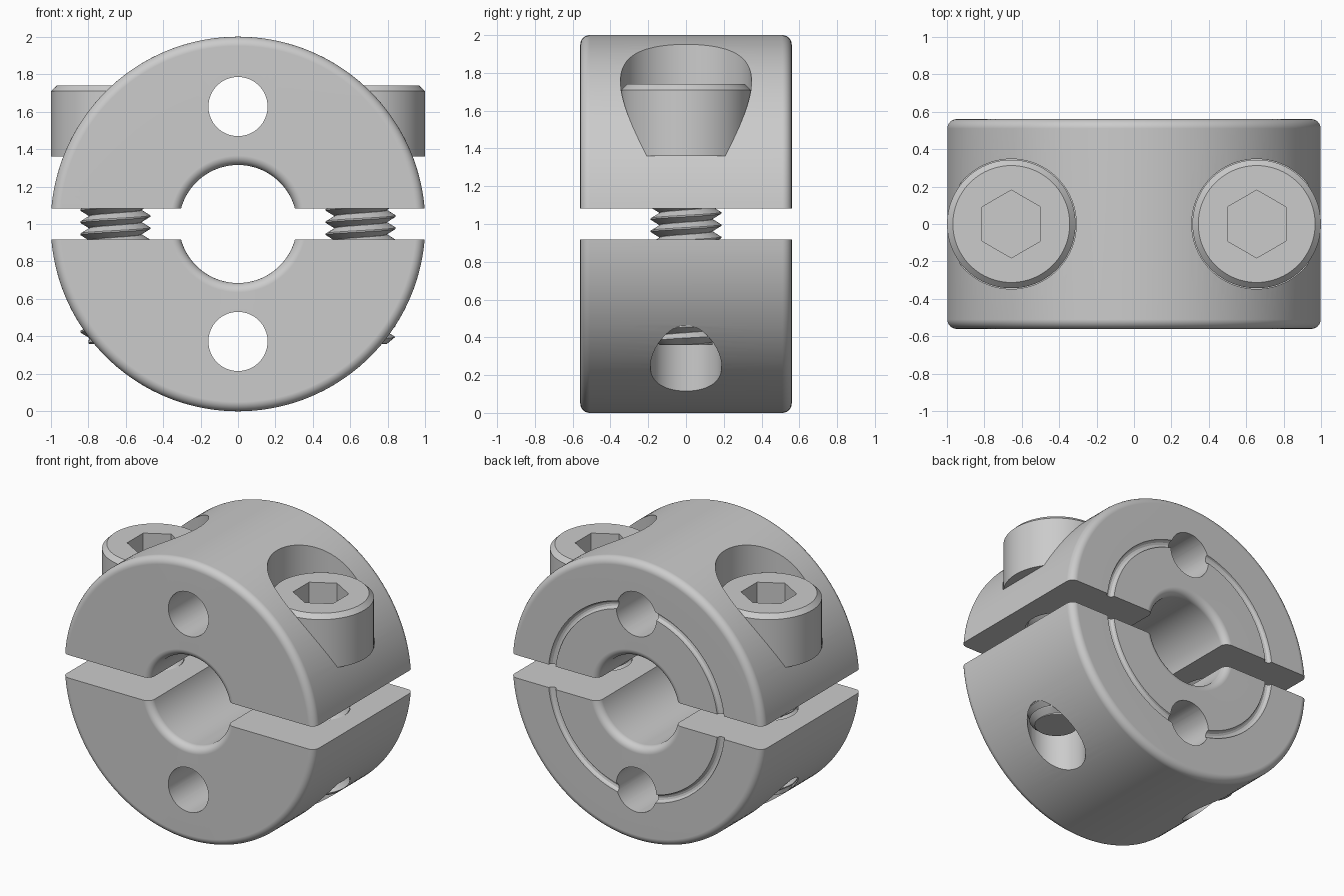
import bpy, bmesh
from math import sin, cos, pi, radians
from mathutils import Matrix

if "Cube" in bpy.data.objects:
    bpy.data.objects.remove(bpy.data.objects["Cube"])

R, BORE, HALF_W, GAP = 1.0, 0.315, 0.56, 0.082
SCREW_X = 0.655


def make_object(name, bm):
    bmesh.ops.recalc_face_normals(bm, faces=bm.faces)
    mesh = bpy.data.meshes.new(name)
    bm.to_mesh(mesh)
    bm.free()
    obj = bpy.data.objects.new(name, mesh)
    bpy.context.collection.objects.link(obj)
    return obj


def arc(cx, cy, r, a0, a1, n=6):
    angles = [radians(a0 + (a1 - a0) * i / n) for i in range(n + 1)]
    return [(cx + r * cos(a), cy + r * sin(a)) for a in angles]


def lathe(profile, n):
    """Revolve a closed (radius, height) loop about z."""
    bm = bmesh.new()
    rings = [[bm.verts.new((r * cos(2 * pi * i / n), r * sin(2 * pi * i / n), h))
              for r, h in profile] for i in range(n)]
    m = len(profile)
    for i in range(n):
        a, b = rings[i], rings[(i + 1) % n]
        for j in range(m):
            k = (j + 1) % m
            bm.faces.new((a[j], a[k], b[k], b[j]))
    return bm


def cylinder(x, z0, z1, r0, n=64, r1=None):
    bm = bmesh.new()
    bmesh.ops.create_cone(bm, cap_ends=True, segments=n, radius1=r0,
                          radius2=r0 if r1 is None else r1, depth=z1 - z0)
    bmesh.ops.translate(bm, verts=bm.verts, vec=(x, 0, (z0 + z1) / 2))
    return bm


def cut(obj, bm):
    cutter = make_object("cutter", bm)
    cutter.hide_render = True
    mod = obj.modifiers.new("cut", 'BOOLEAN')
    mod.operation, mod.solver, mod.object = 'DIFFERENCE', 'EXACT', cutter
    activate(obj)
    bpy.ops.object.modifier_apply(modifier=mod.name)
    bpy.data.objects.remove(cutter)


def activate(obj):
    bpy.ops.object.select_all(action='DESELECT')
    obj.select_set(True)
    bpy.context.view_layer.objects.active = obj


def finish(obj, angle=28):
    activate(obj)
    bpy.ops.object.shade_smooth_by_angle(angle=radians(angle))
    mod = obj.modifiers.new("normals", 'WEIGHTED_NORMAL')
    mod.keep_sharp = True


# Collar cross-section: rounded rims and a round groove in the back face
F = 0.05
section = (arc(BORE + F, -HALF_W + F, F, 180, 270)
           + arc(R - F, -HALF_W + F, F, 270, 360)
           + arc(R - F, HALF_W - F, F, 0, 90)
           + arc(0.67, HALF_W, 0.027, 0, -180)
           + arc(BORE + F, HALF_W - F, F, 90, 180))


def collar_half(name, side):
    bm = lathe(section, 144)
    # Lathe axis z becomes y
    bmesh.ops.transform(bm, verts=bm.verts,
                        matrix=Matrix.Translation((0, 0, 1)) @ Matrix.Rotation(-pi / 2, 4, 'X'))
    obj = make_object(name, bm)
    # Remove the other half and the gap
    box = bmesh.new()
    bmesh.ops.create_cube(box, size=3)
    bmesh.ops.translate(box, verts=box.verts, vec=(0, 0, 1 + side * (GAP - 1.5)))
    cut(obj, box)
    # Face hole running front to back
    hole = cylinder(0, -1, 1, 0.158)
    bmesh.ops.transform(hole, verts=hole.verts,
                        matrix=Matrix.Translation((0, 0, 1 + side * 0.627)) @ Matrix.Rotation(pi / 2, 4, 'X'))
    cut(obj, hole)
    # Screw holes, with head pockets in the upper half
    for x in (-SCREW_X, SCREW_X):
        if side > 0:
            cut(obj, cylinder(x, 1.36, 2.5, 0.347, 80))
            cut(obj, cylinder(x, 0.8, 1.5, 0.2))
        else:
            cut(obj, cylinder(x, -0.5, 1.2, 0.189))
    finish(obj)


collar_half("upper_collar_half", 1)
collar_half("lower_collar_half", -1)


def thread(name, x, z0, z1, root=0.14, crest=0.187, pitch=0.065, n=32):
    bm = bmesh.new()
    steps = int((z1 - z0) / pitch * n)

    def point(i, r, lift):
        z = z0 + (i / n - 1 + lift) * pitch
        r = min(r, root + max(0, z - z0) * 1.2)
        a = 2 * pi * i / n
        return bm.verts.new((x + r * cos(a), r * sin(a), min(max(z, z0), z1)))

    rows = [[point(i, root, 0), point(i, crest, 0.44), point(i, crest, 0.56), point(i, root, 1)]
            for i in range(steps + n)]
    for a, b in zip(rows, rows[1:]):
        for j in range(3):
            bm.faces.new((a[j], b[j], b[j + 1], a[j + 1]))
    bmesh.ops.remove_doubles(bm, verts=bm.verts, dist=1e-5)
    finish(make_object(name, bm))


for label, x in (("left", -SCREW_X), ("right", SCREW_X)):
    # Socket head with chamfered top
    bm = cylinder(x, 1.36, 1.74, 0.343, 80)
    rim = [e for e in bm.edges if all(v.co.z > 1.7 for v in e.verts)]
    bmesh.ops.bevel(bm, geom=rim, offset=0.031, segments=1, affect='EDGES')
    head = make_object(label + "_screw_head", bm)
    cut(head, cylinder(x, 1.54, 1.9, 0.181, 6))
    # Rotate-free hexagon check: vertices must point along x
    finish(head)
    # Shank core and thread
    finish(make_object(label + "_screw_core", cylinder(x, 0.36, 1.37, 0.141, 32)))
    thread(label + "_screw_thread", x, 0.36, 1.36)
